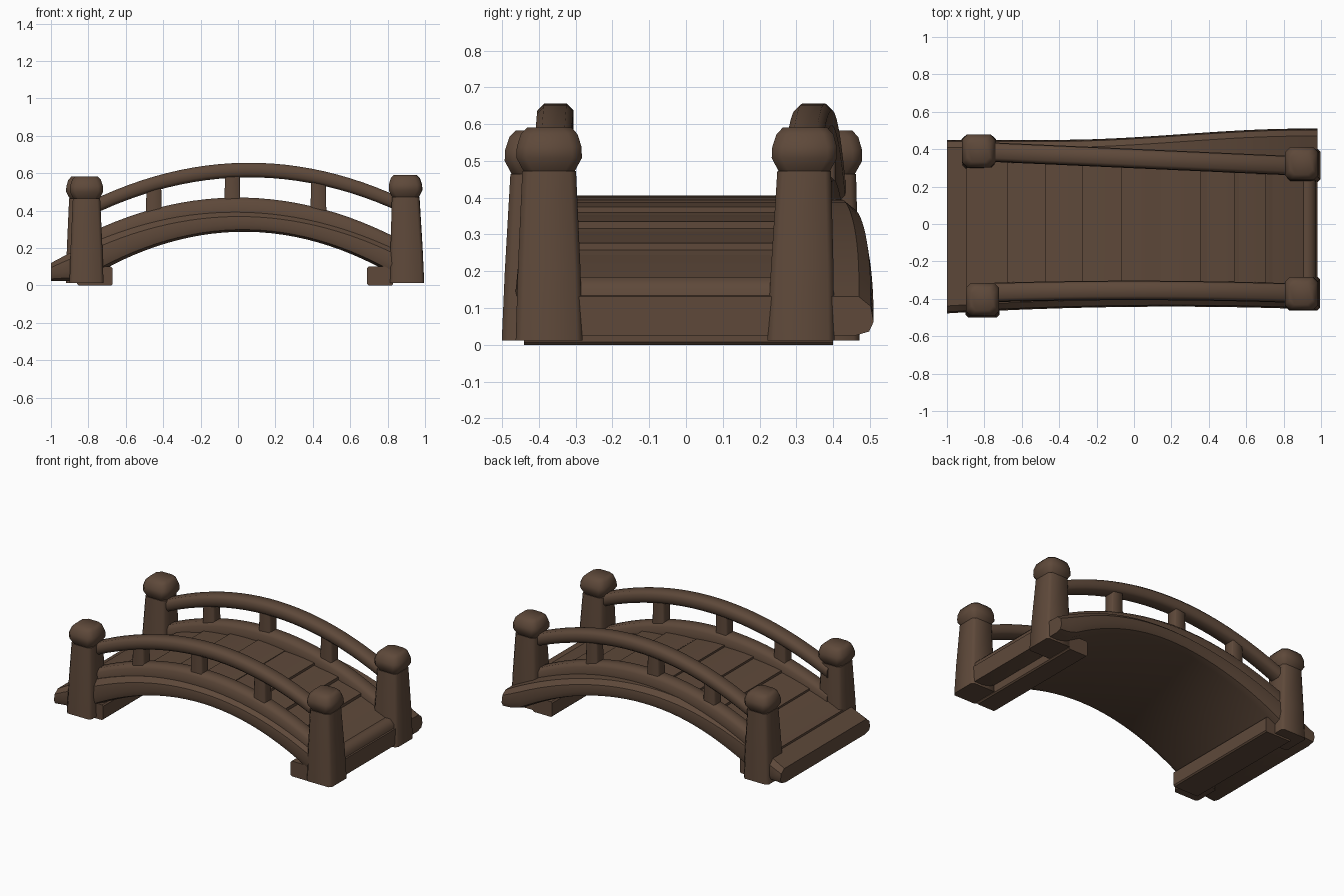
import bpy
import bmesh
import math
import random

random.seed(4)
if "Cube" in bpy.data.objects:
    bpy.data.objects.remove(bpy.data.objects["Cube"], do_unlink=True)

wood = bpy.data.materials.new("dark brown wood")
wood.use_nodes = True
BROWN = (0.112, 0.066, 0.042, 1)
wood.diffuse_color = BROWN
wood.node_tree.nodes["Principled BSDF"].inputs["Base Color"].default_value = BROWN


def loft(name, rings, angle=35):
    """Skin a row of equal-length point rings and cap both ends."""
    bm = bmesh.new()
    rows = [[bm.verts.new(p) for p in ring] for ring in rings]
    n = len(rows[0])
    for a, b in zip(rows, rows[1:]):
        for i in range(n):
            j = (i + 1) % n
            bm.faces.new((a[i], a[j], b[j], b[i]))
    bm.faces.new(rows[0])
    bm.faces.new(rows[-1])
    bmesh.ops.recalc_face_normals(bm, faces=bm.faces)
    mesh = bpy.data.meshes.new(name)
    bm.to_mesh(mesh)
    bm.free()
    mesh.materials.append(wood)
    obj = bpy.data.objects.new(name, mesh)
    bpy.context.collection.objects.link(obj)
    bpy.ops.object.select_all(action='DESELECT')
    obj.select_set(True)
    bpy.context.view_layer.objects.active = obj
    bpy.ops.object.shade_smooth_by_angle(angle=math.radians(angle))
    return obj


def chamfered(w, h, c):
    """Rectangle outline with half sizes w, h and cut corners."""
    return [(w - c, -h), (w, c - h), (w, h - c), (w - c, h),
            (c - w, h), (-w, h - c), (-w, c - h), (c - w, -h)]


def steps(a, b, n):
    return [a + (b - a) * i / n for i in range(n + 1)]


# Curves shared by the parts, all as functions of x
def deck_top(x):
    return 0.395 - 0.275 * x * x


def arch_bottom(x):
    return max(0.025, 0.287 - 0.36 * (x - 0.03) ** 2)


def curb_top(x):
    return 0.47 - 0.30 * x * x


def rail_mid(x):
    return 0.617 - 0.285 * (x - 0.06) ** 2


def front_edge(x):
    return -0.442 - 0.025 * (x - 0.2) ** 2


def back_edge(x):
    t = min(1, max(0, (x + 0.4) / 1.3))
    return 0.45 + 0.06 * t * t * (3 - 2 * t)


def front_rail_y(x):
    return -0.355 - 0.02 * x * x


def back_rail_y(x):
    return 0.35 - 0.045 * x


# Arched body with rounded outer edges
def body_ring(x):
    f, b, lo, hi = front_edge(x), back_edge(x), arch_bottom(x), deck_top(x) - 0.012
    mid = hi - lo
    return [(x, f + 0.05, lo), (x, f + 0.012, lo + 0.12 * mid),
            (x, f, lo + 0.4 * mid), (x, f + 0.008, lo + 0.85 * mid), (x, f + 0.04, hi + 0.012),
            (x, b - 0.04, hi + 0.012), (x, b - 0.008, lo + 0.85 * mid),
            (x, b, lo + 0.4 * mid), (x, b - 0.012, lo + 0.12 * mid), (x, b - 0.05, lo)]


loft("arched_body", [body_ring(x) for x in steps(-1.0, 0.98, 32)])

# Deck planks, each slightly tilted so the seams step
seams = [-0.9, -0.68, -0.48, -0.28, -0.07, 0.14, 0.36, 0.54, 0.71, 0.95]
for i, (a, b) in enumerate(zip(seams, seams[1:])):
    tilt = random.uniform(0.004, 0.012) * (-1 if a < 0 else 1)
    rings = []
    for k, x in enumerate(steps(a + 0.004, b - 0.004, 3)):
        top = deck_top(x) + 0.008 + tilt * (k / 1.5 - 1)
        f, r = front_rail_y(x) + 0.01, back_rail_y(x) - 0.01
        rings.append([(x, f, top - 0.05), (x, r, top - 0.05), (x, r, top), (x, f, top)])
    loft("deck_plank_%d" % (i + 1), rings)

# Rounded nosing across the left-hand end of the deck
loft("end_step", [[(0.925 + u, y, 0.11 + v) for u, v in chamfered(0.048, 0.075, 0.03)]
                  for y in (-0.33, 0.28)], 50)

# Curbs, handrails and balusters on both sides
for side, track in (("front", front_rail_y), ("back", back_rail_y)):
    loft(side + "_curb",
         [[(x, track(x) + u, curb_top(x) - 0.075 + v) for u, v in chamfered(0.052, 0.075, 0.022)]
          for x in steps(-0.8, 0.88, 24)], 50)
    loft(side + "_handrail",
         [[(x, track(x) + u, rail_mid(x) + v) for u, v in chamfered(0.049, 0.039, 0.018)]
          for x in steps(-0.8, 0.88, 24)], 50)
    for i, x in enumerate((-0.45, -0.03, 0.43)):
        rings = []
        for z, w in ((curb_top(x) - 0.06, 0.043), (rail_mid(x), 0.039)):
            rings.append([(x + u, track(x) + v, z) for u, v in chamfered(w, 0.036, 0.006)])
        loft("%s_baluster_%d" % (side, i + 1), rings, 50)

# Tapered corner posts with bulging caps
post_profile = [(0.012, 0.091), (0.2, 0.085), (0.465, 0.073)]
cap_profile = [(0.465, 0.07), (0.5, 0.089), (0.53, 0.088), (0.565, 0.077), (0.583, 0.06)]
posts = {"right_front": (-0.81, -0.41, 0, 0.006), "right_back": (-0.83, 0.38, 0, 0.01),
         "left_front": (0.905, -0.372, -0.01, 0), "left_back": (0.905, 0.312, -0.008, 0.01)}
for name, (px, py, lean_x, lean_y) in posts.items():
    lift = 0.008 if px > 0 else 0
    for part, profile, cut in (("post", post_profile, 0.016), ("post_cap", cap_profile, 0.026)):
        loft(name + "_" + part,
             [[(px + lean_x * z / 0.5 + u, py + lean_y * z / 0.5 + v, z + (lift if z > 0.1 else 0))
               for u, v in chamfered(w, w, cut)] for z, w in profile], 50)

# Cross sills under both ends
for name, a, b in (("right_sill", -0.86, -0.67), ("left_sill", 0.69, 0.83)):
    mid, half = (a + b) / 2, (b - a) / 2
    loft(name, [[(mid + u, y, 0.05 + v) for u, v in chamfered(half, 0.05, 0.008)]
                for y in (-0.44, 0.40)], 30)
